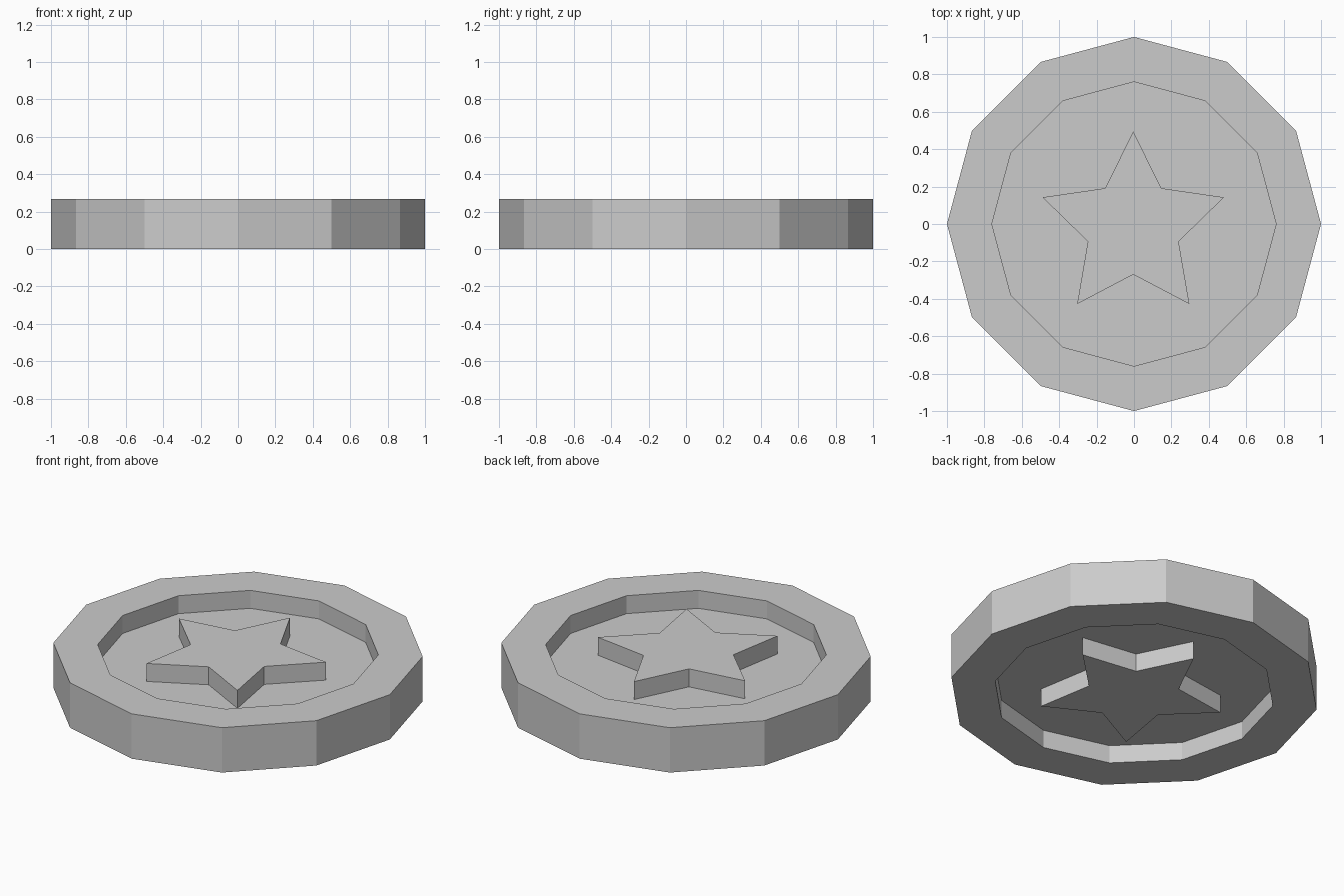
import bpy
import bmesh
from math import cos, sin, pi

SIDES = 12
HEIGHT = 0.267
RECESS = 0.107          # depth of the hollow on each face
RIM_OUTER, RIM_INNER = 1.0, 0.76
STAR_OUTER, STAR_INNER = 0.51, 0.255
STAR_CENTRE = (-0.004, -0.015)

cube = bpy.data.objects.get("Cube")
if cube:
    bpy.data.objects.remove(cube, do_unlink=True)

grey = bpy.data.materials.new("plain_grey")
grey.use_nodes = True
colour = (0.6, 0.6, 0.6, 1)
grey.diffuse_color = colour
grey.node_tree.nodes["Principled BSDF"].inputs["Base Color"].default_value = colour


def ring_points(count, radii, start=0.0, centre=(0, 0)):
    """Points around a centre, cycling through the given radii."""
    points = []
    for i in range(count):
        a = start + 2 * pi * i / count
        r = radii[i % len(radii)]
        points.append((centre[0] + r * cos(a), centre[1] + r * sin(a)))
    return points


def finish(bm, name):
    bmesh.ops.recalc_face_normals(bm, faces=bm.faces)
    mesh = bpy.data.meshes.new(name)
    bm.to_mesh(mesh)
    bm.free()
    mesh.materials.append(grey)
    obj = bpy.data.objects.new(name, mesh)
    bpy.context.collection.objects.link(obj)
    return obj


def prism(name, outline, low, high):
    """Extrude a flat outline between two heights."""
    bm = bmesh.new()
    base = bm.faces.new([bm.verts.new((x, y, low)) for x, y in outline])
    out = bmesh.ops.extrude_face_region(bm, geom=[base], use_keep_orig=True)
    top = [v for v in out["geom"] if isinstance(v, bmesh.types.BMVert)]
    bmesh.ops.translate(bm, verts=top, vec=(0, 0, high - low))
    return finish(bm, name)


def rim(name):
    """Sweep a rectangular section around the twelve-sided outline."""
    bm = bmesh.new()
    section = [(RIM_OUTER, 0), (RIM_OUTER, HEIGHT), (RIM_INNER, HEIGHT), (RIM_INNER, 0)]
    loops = [[bm.verts.new((x, y, z)) for x, y in ring_points(SIDES, [r])]
             for r, z in section]
    for k, loop in enumerate(loops):
        after = loops[(k + 1) % len(loops)]
        for i in range(SIDES):
            j = (i + 1) % SIDES
            bm.faces.new((loop[i], loop[j], after[j], after[i]))
    return finish(bm, name)


# Raised outer rim
rim("outer_rim")

# Thin plate that forms the floor of both hollows
prism("centre_plate", ring_points(SIDES, [RIM_INNER]), RECESS, HEIGHT - RECESS)

# Star standing flush with the rim on both faces
star = ring_points(10, [STAR_OUTER, STAR_INNER], pi / 2, STAR_CENTRE)
prism("star_emblem", star, 0, HEIGHT)
